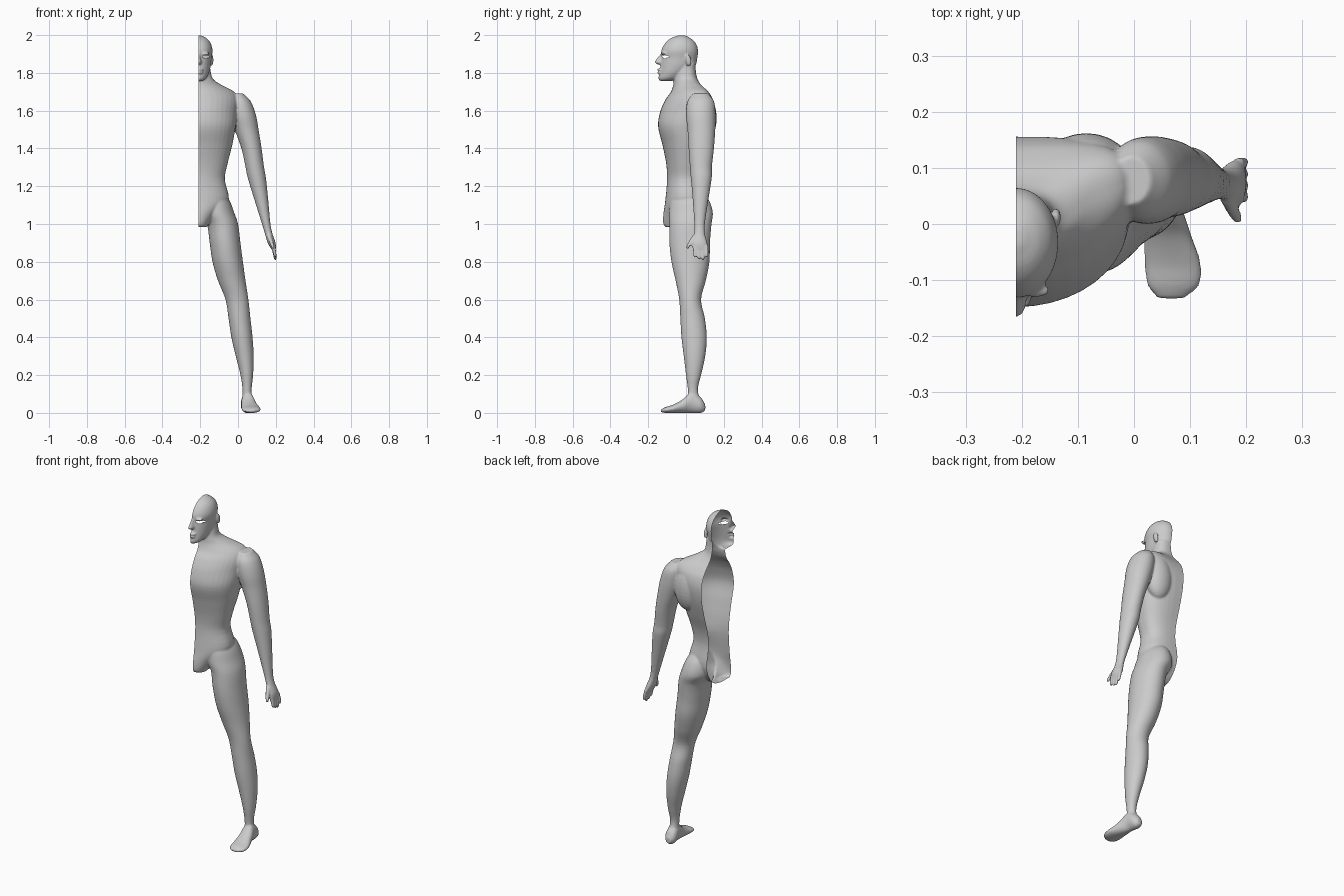
import bpy, bmesh, math
from mathutils import Matrix

CUT = -0.21          # symmetry plane where the half figure is open
body = bmesh.new()


def smooth_rows(rows, sub=5):
    """Hermite interpolation of section rows over their first value."""
    def slope(i, k):
        a, b = rows[max(i - 1, 0)], rows[min(i + 1, len(rows) - 1)]
        return (b[k] - a[k]) / (b[0] - a[0])
    out = []
    for i in range(len(rows) - 1):
        p, q = rows[i], rows[i + 1]
        h = q[0] - p[0]
        for s in range(sub):
            u = s / sub
            r = [p[0] + u * h]
            for k in range(1, len(p)):
                r.append((2*u**3 - 3*u*u + 1) * p[k] + (u**3 - 2*u*u + u) * h * slope(i, k)
                         + (3*u*u - 2*u**3) * q[k] + (u**3 - u*u) * h * slope(i + 1, k))
            out.append(r)
    return out + [list(rows[-1])]


def loft(rows, axis='z', back=2.0, sides=40):
    """Rows: position, centre x, half width, low, high, (sideways sweep)."""
    rings = []
    for r in smooth_rows(rows):
        t, xc, w, lo, hi = r[:5]
        sweep = r[5] if len(r) > 5 else 0
        ring = []
        for i in range(sides):
            a = 2 * math.pi * i / sides
            c, s = math.cos(a), math.sin(a)
            n = back if s > 0 else 2.0
            x = math.copysign(abs(c) ** (2 / n), c)
            v = (lo + hi) / 2 + (hi - lo) / 2 * math.copysign(abs(s) ** (2 / n), s) + sweep * x * x
            p = (xc + w * x, v, t) if axis == 'z' else (xc + w * x, t, v)
            ring.append(body.verts.new(p))
        rings.append(ring)
    for a, b in zip(rings, rings[1:]):
        for i in range(sides):
            j = (i + 1) % sides
            body.faces.new((a[i], a[j], b[j], b[i]))
    body.faces.new(rings[0][::-1])
    body.faces.new(rings[-1])


def blob(loc, size, rot=0):
    m = Matrix.Translation(loc) @ Matrix.Rotation(rot, 4, 'X') @ Matrix.Diagonal((*size, 1))
    bmesh.ops.create_uvsphere(body, u_segments=24, v_segments=16, radius=1, matrix=m)


# torso and neck
loft([(z, CUT, w, a, b, s) for z, w, a, b, s in [
    (0.985, .045, -.11, -.03, 0), (1.0, .055, -.12, .03, 0), (1.05, .095, -.12, .08, 0),
    (1.12, .16, -.11, .105, 0), (1.24, .14, -.10, .088, 0), (1.32, .155, -.105, .095, 0),
    (1.42, .18, -.125, .125, 0), (1.52, .198, -.148, .15, 0), (1.60, .205, -.135, .155, .02),
    (1.66, .21, -.108, .14, .04), (1.70, .19, -.08, .112, .045), (1.735, .125, -.068, .08, .025),
    (1.765, .08, -.065, .062, 0), (1.80, .067, -.06, .053, 0), (1.85, .06, -.05, .05, 0)]], back=2.7)
# shoulder blade
blob((-.085, .10, 1.56), (.08, .062, .13))
blob((-.335, .10, 1.56), (.08, .062, .13))

# head
loft([(z, CUT, w, a, b) for z, w, a, b in [
    (1.757, .022, -.138, -.08), (1.77, .04, -.146, -.03), (1.80, .056, -.14, .01),
    (1.84, .066, -.135, .05), (1.88, .070, -.13, .06), (1.92, .075, -.13, .064),
    (1.96, .064, -.108, .05), (1.985, .042, -.078, .022), (1.999, .013, -.04, -.005)]])
# nose, lips, brow and ear
loft([(1.845, CUT, .012, -.15, -.11), (1.855, CUT, .018, -.166, -.11),
      (1.875, CUT, .012, -.155, -.11), (1.9, CUT, .008, -.136, -.11)])
blob((CUT, -.138, 1.817), (.028, .014, .007))
blob((CUT, -.138, 1.802), (.025, .014, .008))
blob((-.175, -.118, 1.902), (.026, .013, .008))
blob((-.139, .012, 1.868), (.009, .016, .032), .2)

# leg
loft([(z, (a + b) / 2, (b - a) / 2, c, d) for z, a, b, c, d in [
    (.04, .02, .075, .01, .085), (.12, .024, .072, .01, .063), (.2, .013, .08, 0, .08),
    (.3, -.012, .083, -.012, .102), (.4, -.035, .077, -.024, .11), (.5, -.05, .066, -.03, .1),
    (.6, -.066, .055, -.036, .08), (.7, -.106, .04, -.055, .105), (.8, -.135, .026, -.077, .124),
    (.9, -.15, .013, -.088, .127), (1.0, -.165, 0, -.088, .135), (1.06, -.197, -.02, -.09, .142),
    (1.13, -.195, -.048, -.08, .12), (1.18, -.17, -.09, -.05, .08)]])
# foot
loft([(-.133, .066, .024, .004, .018), (-.11, .07, .046, 0, .03), (-.07, .069, .05, 0, .043),
      (-.02, .06, .042, 0, .07), (.03, .052, .034, 0, .11), (.08, .047, .032, 0, .08),
      (.102, .046, .015, .012, .045)], axis='y')

# arm and palm
loft([(z, (a + b) / 2, (b - a) / 2, c, d) for z, a, b, c, d in [
    (.865, .178, .2, .035, .118), (.9, .157, .199, .03, .113), (.95, .142, .182, .043, .1),
    (1.0, .127, .172, .044, .1), (1.15, .08, .158, .034, .122), (1.25, .05, .147, .025, .137),
    (1.3, .04, .138, .021, .137), (1.4, .018, .125, .014, .148), (1.5, -.018, .109, .008, .155),
    (1.58, -.045, .094, 0, .156), (1.65, -.05, .067, .008, .148), (1.69, -.04, .03, .035, .12)]])
# fingers and thumb
for i, tip in enumerate((.822, .812, .808, .824)):
    y = .046 + .021 * i
    loft([(tip, .198, .004, y - .003, y + .006), (tip + .01, .197, .008, y - .007, y + .01),
          (.885, .186, .01, y - .01, y + .01)], sides=16)
loft([(.868, .186, .005, .003, .013), (.88, .184, .009, .001, .02),
      (.91, .174, .011, .016, .04), (.94, .164, .012, .035, .06)], sides=16)

# fuse the parts into one smooth skin
bmesh.ops.recalc_face_normals(body, faces=body.faces)
mesh = bpy.data.meshes.new("half_body")
body.to_mesh(mesh)
body.free()
obj = bpy.data.objects.new("half_body", mesh)
bpy.context.collection.objects.link(obj)
bpy.context.view_layer.objects.active = obj
obj.select_set(True)
fuse = obj.modifiers.new("fuse", 'REMESH')
fuse.mode = 'VOXEL'
fuse.voxel_size = 0.005
relax = obj.modifiers.new("relax", 'SMOOTH')
relax.factor, relax.iterations = 0.5, 5
for name in ("fuse", "relax"):
    bpy.ops.object.modifier_apply(modifier=name)

# open the shell at the symmetry plane and cut the eye opening
bm = bmesh.new()
bm.from_mesh(obj.data)
bmesh.ops.bisect_plane(bm, geom=bm.verts[:] + bm.edges[:] + bm.faces[:],
                       plane_co=(CUT, 0, 0), plane_no=(1, 0, 0), clear_inner=True)
eye = []
for f in bm.faces:
    c = f.calc_center_median()
    if c.y < -.08 and ((c.x + .171) / .019) ** 2 + ((c.z - 1.886) / .007) ** 2 < 1:
        eye.append(f)
bmesh.ops.delete(bm, geom=eye, context='FACES')
bm.to_mesh(obj.data)
bm.free()
bpy.ops.object.shade_smooth()
